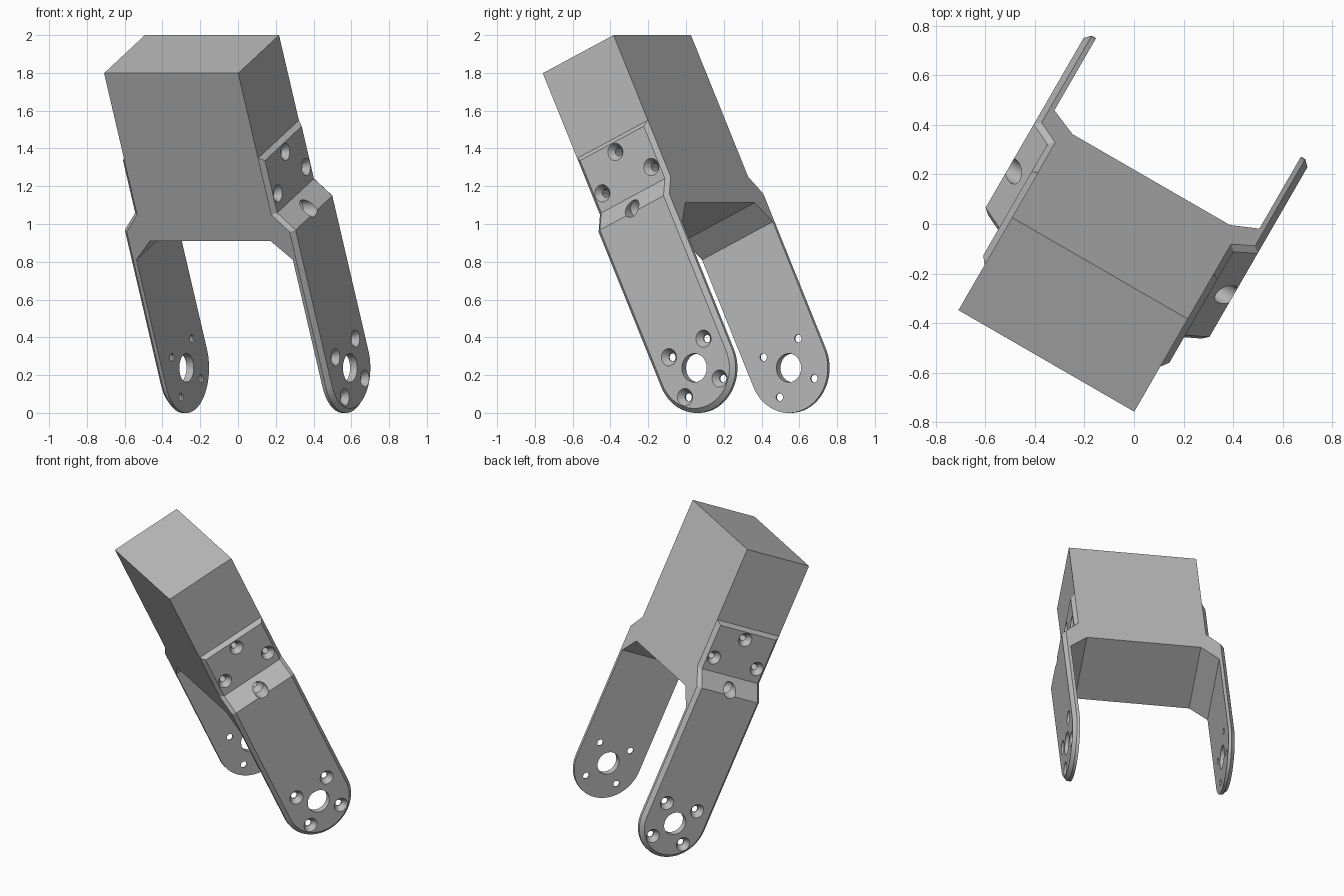
import bpy, bmesh
from math import radians, sin, cos, pi

if "Cube" in bpy.data.objects:
    bpy.data.objects.remove(bpy.data.objects["Cube"])

# Local frame: x across the arms, y across the arm width, z along the bracket
TILT = (radians(25), 0, radians(-30))
CX, CY = -0.03, 0.404          # centre of the bracket
HALF = 0.2385                  # half width of block and arms
BLOCK = 0.41                   # half length of the block
TOP, BOTTOM = 1.907, 0.928     # block ends
PLATE_TOP, BEND, KNEE = 1.41, 1.08, 0.98
PIVOT, PLATE_MID = 0.0745, 1.171
PLATE, ARM_OUT, ARM_IN = 0.434, 0.522, 0.478
CHAMFER = 0.024
PITCH = 0.165                  # screw circle radius

grey = bpy.data.materials.new("plain grey")
grey.use_nodes = True
grey.diffuse_color = (0.5, 0.5, 0.5, 1)
grey.node_tree.nodes["Principled BSDF"].inputs["Base Color"].default_value = (0.5, 0.5, 0.5, 1)


def make_object(name, bm):
    bmesh.ops.remove_doubles(bm, verts=bm.verts, dist=1e-5)
    bmesh.ops.recalc_face_normals(bm, faces=bm.faces)
    mesh = bpy.data.meshes.new(name)
    bm.to_mesh(mesh)
    bm.free()
    mesh.materials.append(grey)
    obj = bpy.data.objects.new(name, mesh)
    bpy.context.collection.objects.link(obj)
    obj.rotation_euler = TILT
    return obj


def arm_ring(bm, side, stations, radius, steps=20):
    """Left/right point pairs from the plate top round to the arm tip."""
    rows = [(radius, z, x) for x, z in stations]
    tip_x = stations[-1][0]
    for i in range(steps + 1):
        a = i / steps * pi / 2
        rows.append((radius * cos(a), PIVOT - radius * sin(a), tip_x))
    return [[bm.verts.new((CX + side * x, CY + k * h, z)) for k in (-1, 1)]
            for h, z, x in rows]


def make_arm(name, side):
    bm = bmesh.new()
    inner = arm_ring(bm, side, [(0.39, PLATE_TOP), (0.367, BOTTOM), (ARM_IN, 0.817)], HALF)
    base = arm_ring(bm, side, [(BLOCK, PLATE_TOP), (BLOCK, BEND),
                               (ARM_OUT - CHAMFER, KNEE)], HALF)
    skin = arm_ring(bm, side, [(PLATE, PLATE_TOP - CHAMFER), (PLATE, BEND),
                               (ARM_OUT, KNEE)], HALF - CHAMFER)
    last = len(base) - 1
    # broad inner and outer faces: straight bands, then one rounded end face
    for ring in (inner, skin):
        for r in range(3):
            bm.faces.new((*ring[r], *reversed(ring[r + 1])))
        end = ring[3:]
        bm.faces.new([p[0] for p in end] + [p[1] for p in reversed(end[:-1])])
        bmesh.ops.remove_doubles(bm, verts=end[-1], dist=1e-5)
        if not end[-1][1].is_valid:
            end[-1][1] = end[-1][0]
        elif not end[-1][0].is_valid:
            end[-1][0] = end[-1][1]
    bmesh.ops.remove_doubles(bm, verts=base[last], dist=1e-5)
    keep = base[last][0] if base[last][0].is_valid else base[last][1]
    base[last] = [keep, keep]
    # side walls and chamfer
    for a, b in ((inner, base), (base, skin)):
        bm.faces.new((*a[0], *reversed(b[0])))
        for r in range(last):
            for k in (0, 1):
                bm.faces.new((a[r][k], a[r + 1][k], b[r + 1][k], b[r][k]))
    return make_object(name, bm)


def add_lathe(bm, side, y, z, profile, n=32):
    """Turned solid about the local x axis; profile is (radius, x)."""
    rings = [[bm.verts.new((CX + side * x, y + r * cos(2 * pi * i / n),
                            z + r * sin(2 * pi * i / n))) for i in range(n)]
             for r, x in profile]
    bm.faces.new(rings[0])
    bm.faces.new(rings[-1])
    for a, b in zip(rings, rings[1:]):
        for i in range(n):
            j = (i + 1) % n
            bm.faces.new((a[i], a[j], b[j], b[i]))


def make_cutter(name, side):
    bm = bmesh.new()

    def screw(y, z, face, end):
        add_lathe(bm, side, y, z, [(0.046, 0.56), (0.046, face),
                                   (0.021, face - 0.035), (0.021, end)])
    add_lathe(bm, side, CY, PIVOT, [(0.076, 0.56), (0.076, 0.44)])
    for i in range(4):
        a = i * pi / 2
        screw(CY + PITCH * cos(a), PLATE_MID + PITCH * sin(a), PLATE, 0.3)
        a += pi / 4
        screw(CY + PITCH * cos(a), PIVOT + PITCH * sin(a), ARM_OUT, 0.44)
    obj = make_object(name, bm)
    obj.hide_render = True
    return obj


def finish(obj, cutters):
    bpy.ops.object.select_all(action='DESELECT')
    obj.select_set(True)
    bpy.context.view_layer.objects.active = obj
    for cutter in cutters:
        mod = obj.modifiers.new("holes", 'BOOLEAN')
        mod.operation, mod.solver, mod.object = 'DIFFERENCE', 'EXACT', cutter
        bpy.ops.object.modifier_apply(modifier=mod.name)
    bpy.ops.object.shade_smooth_by_angle(angle=radians(25))


# Main block
bm = bmesh.new()
bmesh.ops.create_cube(bm, size=1)
for v in bm.verts:
    v.co = (CX + v.co.x * 2 * BLOCK, CY + v.co.y * 2 * HALF,
            (TOP + BOTTOM) / 2 + v.co.z * (TOP - BOTTOM))
block = make_object("block", bm)

# Two mirrored fork arms with their screw holes and pivot bores
cutters = []
for name, side in (("left", 1), ("right", -1)):
    arm = make_arm(name + "_arm", side)
    cutter = make_cutter(name + "_hole_cutter", side)
    bpy.context.view_layer.update()
    finish(arm, [cutter])
    cutters.append(cutter)
finish(block, cutters)
for cutter in cutters:
    bpy.data.objects.remove(cutter)
